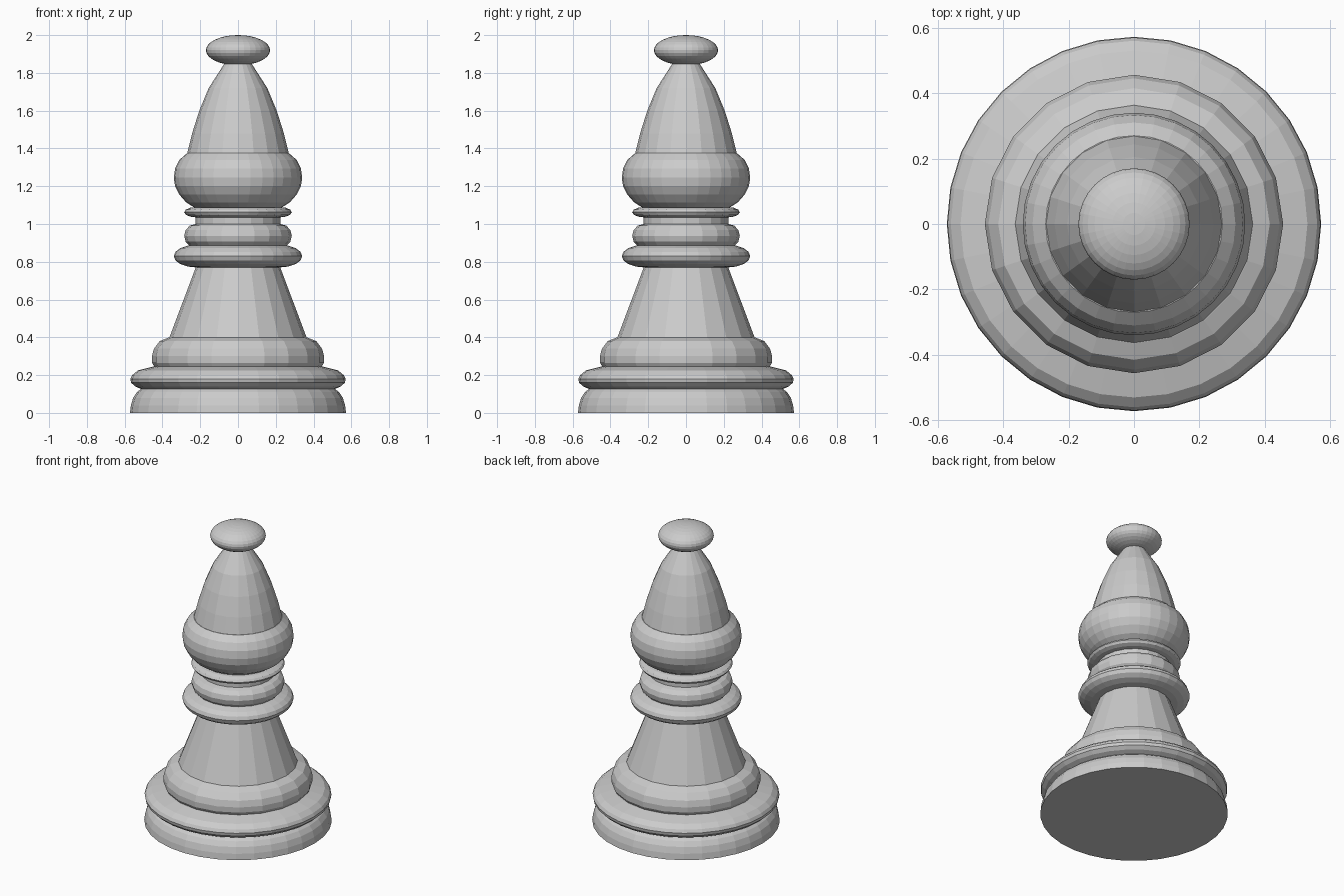
import bpy
import bmesh
from math import sin, cos, pi

if "Cube" in bpy.data.objects:
    bpy.data.objects.remove(bpy.data.objects["Cube"], do_unlink=True)

grey = bpy.data.materials.new("plain grey")
grey.use_nodes = True
colour = (0.6, 0.6, 0.6, 1)
grey.diffuse_color = colour
grey.node_tree.nodes["Principled BSDF"].inputs["Base Color"].default_value = colour


def lathe(name, profile, sides):
    """Turn a bottom-to-top (radius, height) profile into a capped solid."""
    bm = bmesh.new()
    rings = []
    for r, z in profile:
        rings.append([bm.verts.new((r * cos(2 * pi * i / sides), r * sin(2 * pi * i / sides), z))
                      for i in range(sides)])
    for low, high in zip(rings, rings[1:]):
        for i in range(sides):
            j = (i + 1) % sides
            bm.faces.new((low[i], low[j], high[j], high[i]))
    bm.faces.new(rings[0][::-1])
    bm.faces.new(rings[-1])
    mesh = bpy.data.meshes.new(name)
    bm.to_mesh(mesh)
    bm.free()
    mesh.materials.append(grey)
    obj = bpy.data.objects.new(name, mesh)
    bpy.context.collection.objects.link(obj)
    return obj


def bead(inner, outer, bottom, top, steps=6):
    """Half-ellipse profile for a rounded ring."""
    mid, half = (bottom + top) / 2, (top - bottom) / 2
    angles = [-pi / 2 + pi * k / steps for k in range(steps + 1)]
    return [(inner + (outer - inner) * cos(a), mid + half * sin(a)) for a in angles]


# Foot
lathe("base", [(0.572, 0), (0.567, 0.04), (0.555, 0.08), (0.535, 0.11), (0.51, 0.13)], 32)
lathe("base_ring", [(0.51, 0.125), (0.545, 0.14), (0.566, 0.16), (0.57, 0.18),
                    (0.56, 0.2), (0.53, 0.225), (0.45, 0.245)], 32)
lathe("lower_collar", [(0.44, 0.24), (0.455, 0.265), (0.456, 0.3), (0.445, 0.34),
                       (0.415, 0.38), (0.365, 0.4)], 20)

# Stem and its rings
lathe("stem", [(0.365, 0.395), (0.22, 0.78)], 20)
lathe("wide_ring", bead(0.22, 0.34, 0.77, 0.89, 8), 32)
lathe("round_ring", bead(0.225, 0.285, 0.875, 1.0), 20)
lathe("neck", [(0.225, 0.98), (0.225, 1.05)], 20)
lathe("thin_ring", bead(0.22, 0.285, 1.035, 1.09), 32)

# Head
lathe("head_bulb", [(0.22, 1.08), (0.275, 1.115), (0.31, 1.155), (0.333, 1.2), (0.34, 1.245),
                    (0.333, 1.295), (0.31, 1.34), (0.27, 1.375)], 32)
lathe("head_cone", [(0.27, 1.37), (0.243, 1.48), (0.205, 1.6), (0.155, 1.72), (0.065, 1.86)], 20)
lathe("top_knob", bead(0.001, 0.17, 1.84, 2.0, 16), 32)
